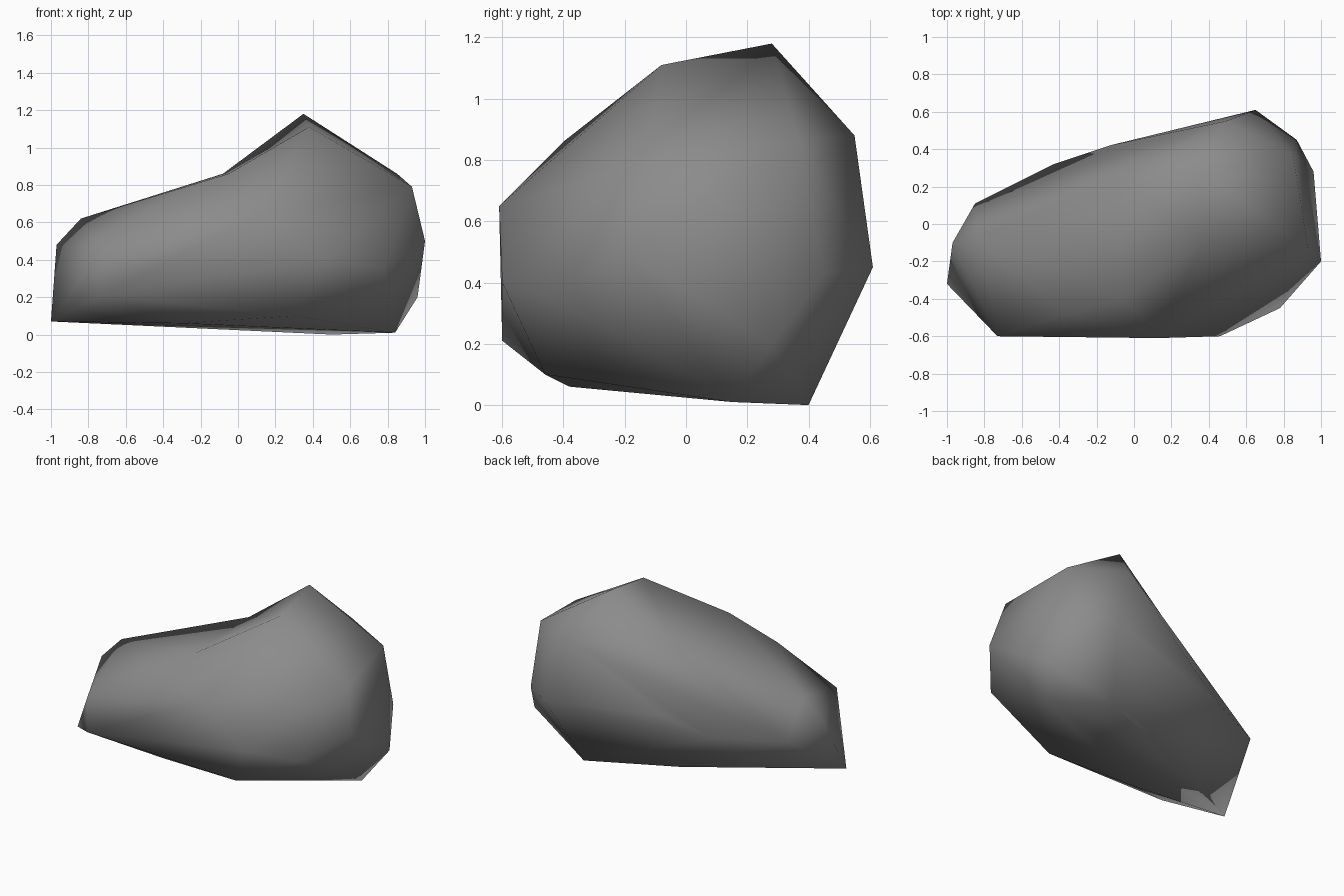
import bpy, bmesh
from mathutils import Vector
from mathutils.geometry import normal

if "Cube" in bpy.data.objects:
    bpy.data.objects.remove(bpy.data.objects["Cube"])

# Corner points of the boulder, grouped by region
top = [(.35, .28, 1.18), (.38, -.08, 1.11), (.49, .55, .88), (.85, .37, .86),
       (.93, -.13, .79), (-.08, .23, .86), (-.05, -.40, .86), (-.84, -.07, .62)]
front = [(.13, -.61, .65), (-.36, -.48, .71), (.46, -.60, .40),
         (-.73, -.60, .45), (-.73, -.60, .21)]
ends = [(1.0, -.20, .50), (.78, -.45, .355), (.96, .28, .20),
        (-.97, -.10, .48), (-1.0, -.32, .07)]
back = [(.87, .45, .43), (.65, .61, .45), (-.13, .42, .48),
        (-.43, .32, .37), (-.85, .11, .38)]
base = [(.50, .40, 0), (.84, .15, .01), (.30, -.46, .10),
        (-.30, -.38, .06), (-.53, -.07, .06), (-.11, .22, .05)]

centre = Vector((.05, -.03, .48))
bm = bmesh.new()
target = {}

# Wrap a skin around the points on a sphere, so hollows in the rock are kept
for p in top + front + ends + back + base:
    d = Vector(p) - centre
    d.x *= .65
    target[bm.verts.new(d.normalized())] = Vector(p)
bmesh.ops.convex_hull(bm, input=bm.verts[:])
for v in bm.verts:
    v.co = target[v]
bmesh.ops.recalc_face_normals(bm, faces=bm.faces[:])


def bulge_one():
    """Turn one hollow edge into a ridge; the saddle near the peak stays."""
    for e in bm.edges:
        a, b = e.verts
        if min(a.co.z, b.co.z) > .8 and max(a.co.x, b.co.x) < .5:
            continue
        if e.calc_face_angle_signed() > -.01:
            continue
        loop = e.link_loops[0]
        a, b = loop.vert, loop.link_loop_next.vert
        c = loop.link_loop_prev.vert
        d = loop.link_loop_radial_next.link_loop_prev.vert
        if any(c in x.verts and d in x.verts for x in c.link_edges):
            continue
        mean = e.link_faces[0].normal + e.link_faces[1].normal
        n1, n2 = normal(c.co, a.co, d.co), normal(c.co, d.co, b.co)
        if n1.dot(mean) > .2 and n2.dot(mean) > .2:
            bmesh.utils.edge_rotate(e, True)
            bm.normal_update()
            return True
    return False


for _ in range(80):
    if not bulge_one():
        break

# Smooth-shaded boulder
for f in bm.faces:
    f.smooth = True
mesh = bpy.data.meshes.new("boulder")
bm.to_mesh(mesh)
bm.free()
stone = bpy.data.materials.new("grey stone")
stone.diffuse_color = (.26, .26, .26, 1)
stone.use_nodes = True
stone.node_tree.nodes["Principled BSDF"].inputs["Base Color"].default_value = stone.diffuse_color
mesh.materials.append(stone)
bpy.context.collection.objects.link(bpy.data.objects.new("boulder", mesh))
